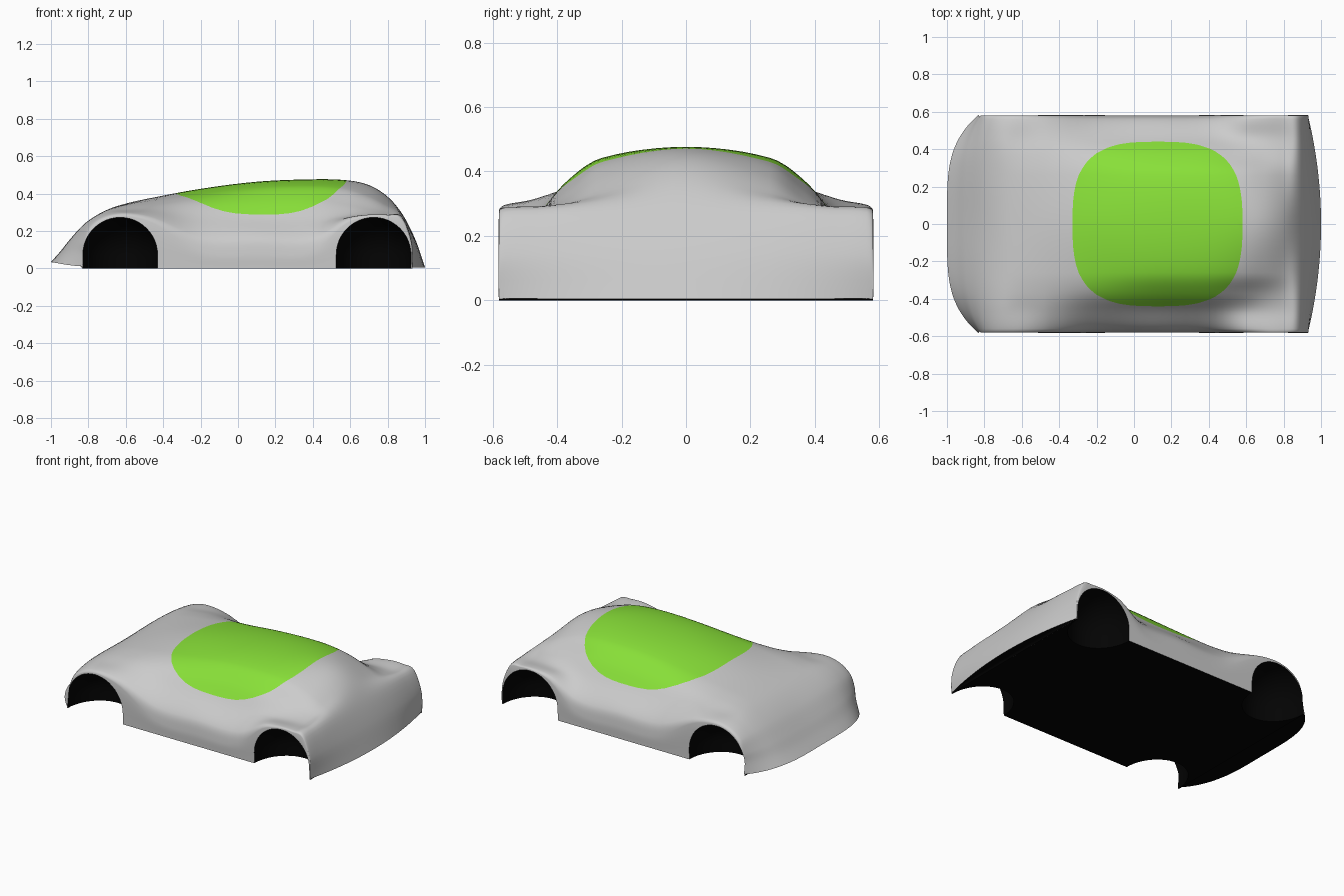
import bpy, bmesh, math
from mathutils import Vector

cube = bpy.data.objects.get("Cube")
if cube:
    bpy.data.objects.remove(cube, do_unlink=True)


def material(name, color):
    mat = bpy.data.materials.new(name)
    mat.use_nodes = True
    mat.diffuse_color = color
    mat.node_tree.nodes["Principled BSDF"].inputs["Base Color"].default_value = color
    return mat


MATERIALS = [material("grey paint", (0.6, 0.6, 0.6, 1)),
             material("green canopy", (0.25, 0.75, 0.04, 1)),
             material("black underside", (0.001, 0.001, 0.001, 1))]
PAINT, GREEN, BLACK = range(len(MATERIALS))

HALF_WIDTH = 0.58
COLUMNS = (HALF_WIDTH, 0.56, 0.46, 0.37, 0.26, 0)

# Stations from nose to tail: x, sweep of the outer edge, then heights at COLUMNS
STATIONS = [
    (-1, .165, .01, .012, .022, .029, .032, .034),
    (-.95, .125, .07, .08, .085, .09, .09, .09),
    (-.9, .08, .13, .143, .15, .155, .155, .152),
    (-.82, .03, .205, .222, .235, .24, .24, .235),
    (-.71, 0, .262, .28, .298, .306, .308, .308),
    (-.6, 0, .279, .297, .312, .33, .341, .346),
    (-.45, 0, .24, .272, .316, .346, .365, .379),
    (-.2, 0, .09, .17, .276, .355, .398, .425),
    (.1, 0, .08, .165, .265, .365, .433, .463),
    (.4, 0, .09, .165, .265, .368, .442, .476),
    (.58, 0, .24, .265, .277, .342, .424, .471),
    (.7, 0, .277, .287, .284, .318, .385, .445),
    (.8, 0, .277, .286, .283, .3, .335, .383),
    (.88, -.005, .258, .273, .28, .285, .287, .288),
    (.95, -.022, .13, .14, .145, .148, .15, .15),
    (1, -.07, .004, .005, .005, .005, .005, .005),
]


def smooth_path(keys, params, steps):
    """Cubic interpolation through key vectors at uneven parameters."""
    last = len(keys) - 1

    def slope(i):
        a, b = max(i - 1, 0), min(i + 1, last)
        return (keys[b] - keys[a]) / (params[b] - params[a])

    result = []
    for i in range(last):
        h = params[i + 1] - params[i]
        for s in range(steps):
            t = s / steps
            ease = t * t * (3 - 2 * t)
            result.append(keys[i].lerp(keys[i + 1], ease)
                          + slope(i) * (h * t * (1 - t) ** 2)
                          - slope(i + 1) * (h * t * t * (1 - t)))
    return result + [keys[last].copy()]


def section(station):
    """Full cross-section, from one lower edge over the roof to the other."""
    x, sweep, *heights = station
    half = [Vector((HALF_WIDTH, 0))] + [Vector(p) for p in zip(COLUMNS, heights)]
    full = half + [Vector((-p.x, p.y)) for p in reversed(half[:-1])]
    lengths = [0]
    for p, q in zip(full, full[1:]):
        lengths.append(lengths[-1] + (q - p).length)
    power = 4 if x < 0 else 2
    return [(x + sweep * abs(p.x / HALF_WIDTH) ** power, p.x, p.y)
            for p in smooth_path(full, lengths, 6)]


def finish(bm, name):
    bmesh.ops.recalc_face_normals(bm, faces=bm.faces[:])
    mesh = bpy.data.meshes.new(name)
    bm.to_mesh(mesh)
    bm.free()
    for mat in MATERIALS:
        mesh.materials.append(mat)
    obj = bpy.data.objects.new(name, mesh)
    bpy.context.collection.objects.link(obj)
    return obj


def canopy_edge(p):
    """Negative inside the rounded outline of the canopy."""
    return abs((p.x - 0.125) / 0.455) ** 3 + abs(p.y / 0.44) ** 3 - 1


# Body shell: lofted sections closed by a floor
bm = bmesh.new()
rows = smooth_path([Vector(s) for s in STATIONS], [s[0] for s in STATIONS], 5)
rings = [[bm.verts.new(p) for p in section(row)] for row in rows]
count = len(rings[0])
for a, b in zip(rings, rings[1:]):
    for j in range(count):
        k = (j + 1) % count
        bm.faces.new((a[j], a[k], b[k], b[j]))
bm.faces.new(rings[0])
bm.faces.new(rings[-1])
bmesh.ops.recalc_face_normals(bm, faces=bm.faces[:])

# Canopy: cut its outline into the shell and colour the inside
cuts = []
for edge in bm.edges[:]:
    v, w = edge.verts
    f, g = canopy_edge(v.co), canopy_edge(w.co)
    if f * g < 0 and min(v.co.z, w.co.z) > 0.15:
        cuts.append(bmesh.utils.edge_split(edge, v, f / (f - g))[1])
bmesh.ops.connect_verts(bm, verts=cuts)
for face in bm.faces:
    center = face.calc_center_median()
    if face.normal.z < -0.5 and center.z < 0.05:
        face.material_index = BLACK
    elif center.z > 0.15 and canopy_edge(center) < 0:
        face.material_index = GREEN
body = finish(bm, "body")

# Wheel wells: domed pockets with straight lower walls, open to the side and below
RADIUS = 0.2
bm = bmesh.new()
for x in (-0.63, 0.725):
    for side in (-1, 1):
        dome = bmesh.ops.create_uvsphere(bm, u_segments=48, v_segments=24, radius=RADIUS)["verts"]
        for v in dome:
            flat = v.co.xy
            if v.co.z < -0.001 and flat.length > 0.001:
                v.co.xy = flat.normalized() * RADIUS
            v.co = (x + v.co.x, side * HALF_WIDTH + v.co.y * 1.15, v.co.z + 0.072)
for face in bm.faces:
    face.material_index = BLACK
wells = finish(bm, "wheel_well_cutter")
wells.hide_render = True

bpy.ops.object.select_all(action='DESELECT')
body.select_set(True)
bpy.context.view_layer.objects.active = body
cut = body.modifiers.new("wheel wells", 'BOOLEAN')
cut.operation = 'DIFFERENCE'
cut.solver = 'EXACT'
cut.object = wells
bpy.ops.object.modifier_apply(modifier=cut.name)
bpy.data.objects.remove(wells, do_unlink=True)
bpy.ops.object.shade_smooth_by_angle(angle=math.radians(40))
